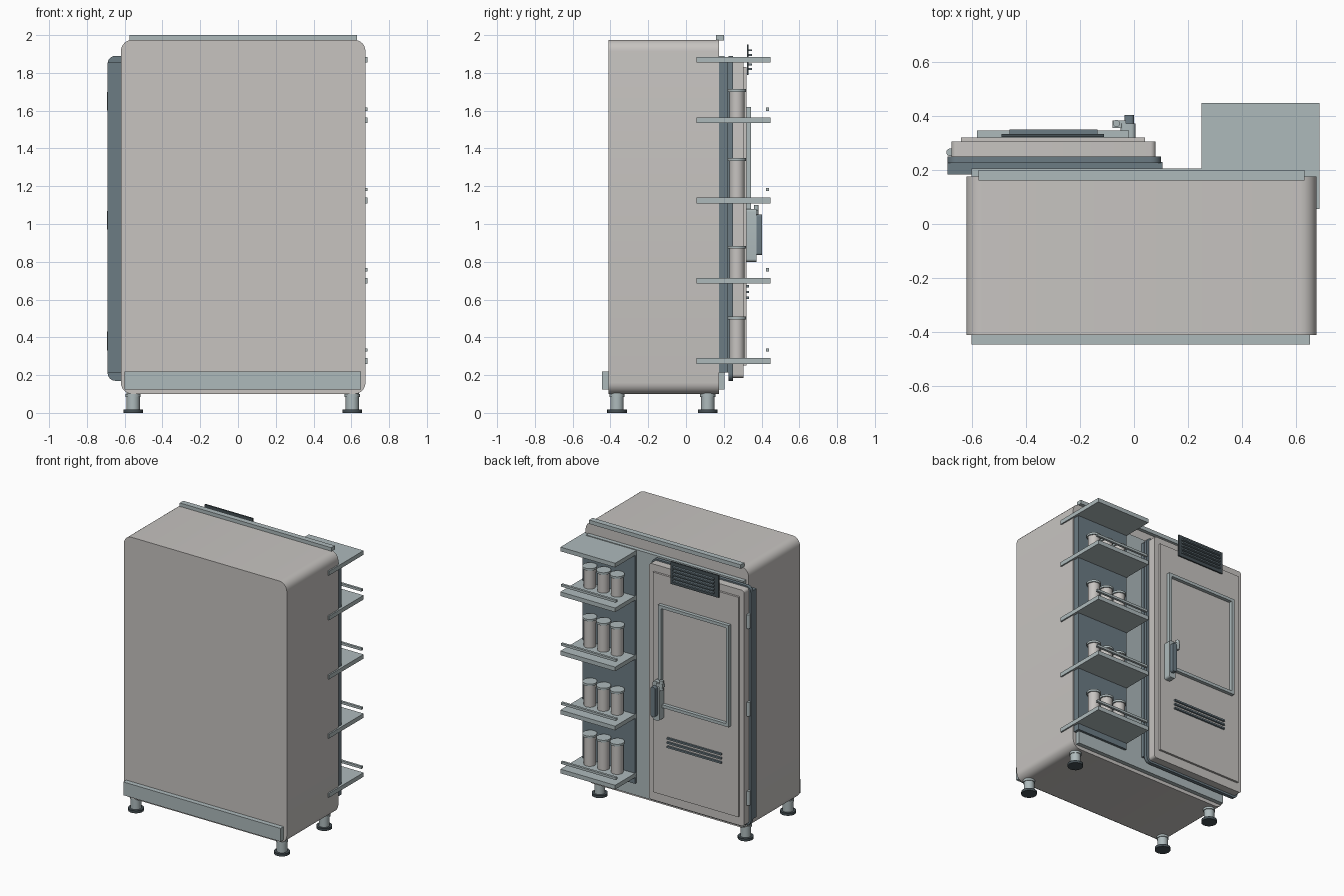
import bpy, bmesh
from mathutils import Vector

if "Cube" in bpy.data.objects:
    bpy.data.objects.remove(bpy.data.objects["Cube"], do_unlink=True)


def material(name, rgb):
    m = bpy.data.materials.new(name)
    m.use_nodes = True
    m.diffuse_color = (*rgb, 1)
    m.node_tree.nodes["Principled BSDF"].inputs["Base Color"].default_value = (*rgb, 1)
    return m


WARM = material("warm grey", (0.57, 0.55, 0.53))
PALE = material("pale blue grey", (0.42, 0.49, 0.50))
SLATE = material("slate blue", (0.15, 0.20, 0.23))
DARK = material("dark slate", (0.06, 0.08, 0.09))


def finish(name, bm, mat, smooth=False):
    mesh = bpy.data.meshes.new(name)
    bm.to_mesh(mesh)
    bm.free()
    mesh.materials.append(mat)
    ob = bpy.data.objects.new(name, mesh)
    bpy.context.collection.objects.link(ob)
    if smooth:
        bpy.ops.object.select_all(action="DESELECT")
        ob.select_set(True)
        bpy.context.view_layer.objects.active = ob
        bpy.ops.object.shade_smooth_by_angle(angle=0.6)
    return ob


def box(name, x, y, z, mat, radius=0, axis=1):
    """Box from ranges; radius rounds the edges parallel to the axis."""
    bm = bmesh.new()
    bmesh.ops.create_cube(bm, size=1)
    for v in bm.verts:
        v.co = Vector([(r[0] + r[1]) / 2 + c * (r[1] - r[0]) for c, r in zip(v.co, (x, y, z))])
    if radius:
        edges = [e for e in bm.edges
                 if abs((e.verts[0].co - e.verts[1].co).normalized()[axis]) > 0.9]
        bmesh.ops.bevel(bm, geom=edges, offset=radius, segments=6, profile=0.5, affect="EDGES")
    return finish(name, bm, mat, radius > 0)


def cylinder(name, x, y, z0, z1, r, mat):
    bm = bmesh.new()
    bmesh.ops.create_cone(bm, cap_ends=True, segments=24, radius1=r, radius2=r, depth=z1 - z0)
    bmesh.ops.translate(bm, verts=bm.verts, vec=(x, y, (z0 + z1) / 2))
    return finish(name, bm, mat, True)


# Cabinet shell and trim
box("cabinet_body", (-0.62, 0.675), (-0.41, 0.175), (0.10, 1.975), WARM, 0.06)
box("top_trim", (-0.575, 0.63), (0.16, 0.20), (1.972, 2.0), PALE)
box("front_kick_strip", (-0.6, 0.65), (-0.445, -0.40), (0.125, 0.22), PALE)
box("back_panel", (-0.6, 0.65), (0.17, 0.205), (0.125, 1.89), PALE)
box("shelf_back_panel", (0.25, 0.668), (0.17, 0.222), (0.215, 1.87), SLATE)

# Feet
for x in (-0.555, 0.605):
    for y in (-0.365, 0.115):
        cylinder("leg", x, y, 0.01, 0.11, 0.035, PALE)
        cylinder("leg_collar", x, y, 0.085, 0.10, 0.04, PALE)
        cylinder("foot_pad", x, y, 0, 0.018, 0.052, DARK)

# Door: frame, seal, slab and raised panel
box("door_frame", (-0.69, 0.105), (0.183, 0.23), (0.215, 1.855), SLATE)
box("door_seal", (-0.69, 0.10), (0.225, 0.25), (0.17, 1.89), SLATE, 0.04)
box("door_slab", (-0.675, 0.08), (0.245, 0.305), (0.185, 1.88), WARM, 0.02)
box("door_raised_panel", (-0.64, 0.04), (0.30, 0.32), (0.25, 1.83), WARM)

# Window frame on the door
for x in (-0.57, -0.03):
    box("window_side_bar", (x - 0.011, x + 0.011), (0.315, 0.345), (0.89, 1.62), PALE)
for z in (0.90, 1.609):
    box("window_cross_bar", (-0.58, -0.02), (0.315, 0.345), (z - 0.011, z + 0.011), PALE)

# Lower louvres
for z in (0.61, 0.64, 0.67):
    box("louvre_bar", (-0.51, -0.08), (0.315, 0.333), (z - 0.006, z + 0.006), SLATE)

# Vent grille over the door top
box("vent_plate", (-0.49, -0.11), (0.322, 0.332), (1.79, 1.95), DARK)
for i in range(5):
    z = 1.82 + i * 0.025
    box("vent_slat", (-0.46, -0.135), (0.33, 0.349), (z - 0.005, z + 0.005), SLATE)

# Handle and latch
box("handle_base", (-0.05, 0.005), (0.315, 0.372), (0.80, 1.08), PALE, 0.015)
box("handle_grip", (-0.036, 0.0), (0.37, 0.403), (0.835, 1.05), SLATE, 0.012)
cylinder("latch_post", -0.065, 0.372, 1.03, 1.10, 0.013, PALE)
box("latch_arm", (-0.08, -0.03), (0.355, 0.382), (1.05, 1.075), PALE)

# Hinges
for z in (0.38, 1.02, 1.65):
    cylinder("hinge", -0.68, 0.265, z - 0.05, z + 0.05, 0.014, PALE)

# Shelves with rails and jars; the topmost shelf is bare
jar_heights = (0.22, 0.17, 0.21, 0.15, 0)
for i, height in enumerate(jar_heights):
    z = 0.26 + i * 0.4245 if i < 4 else 1.855
    top = z + 0.03
    box("shelf", (0.25, 0.685), (0.055, 0.447), (z, top), PALE)
    if not height:
        continue
    box("shelf_rail", (0.25, 0.685), (0.423, 0.44), (top + 0.035, top + 0.052), PALE)
    for x in (0.358, 0.466, 0.575):
        cylinder("jar", x, 0.27, top, top + height - 0.015, 0.04, WARM)
        cylinder("jar_lid", x, 0.27, top + height - 0.015, top + height, 0.048, PALE)
